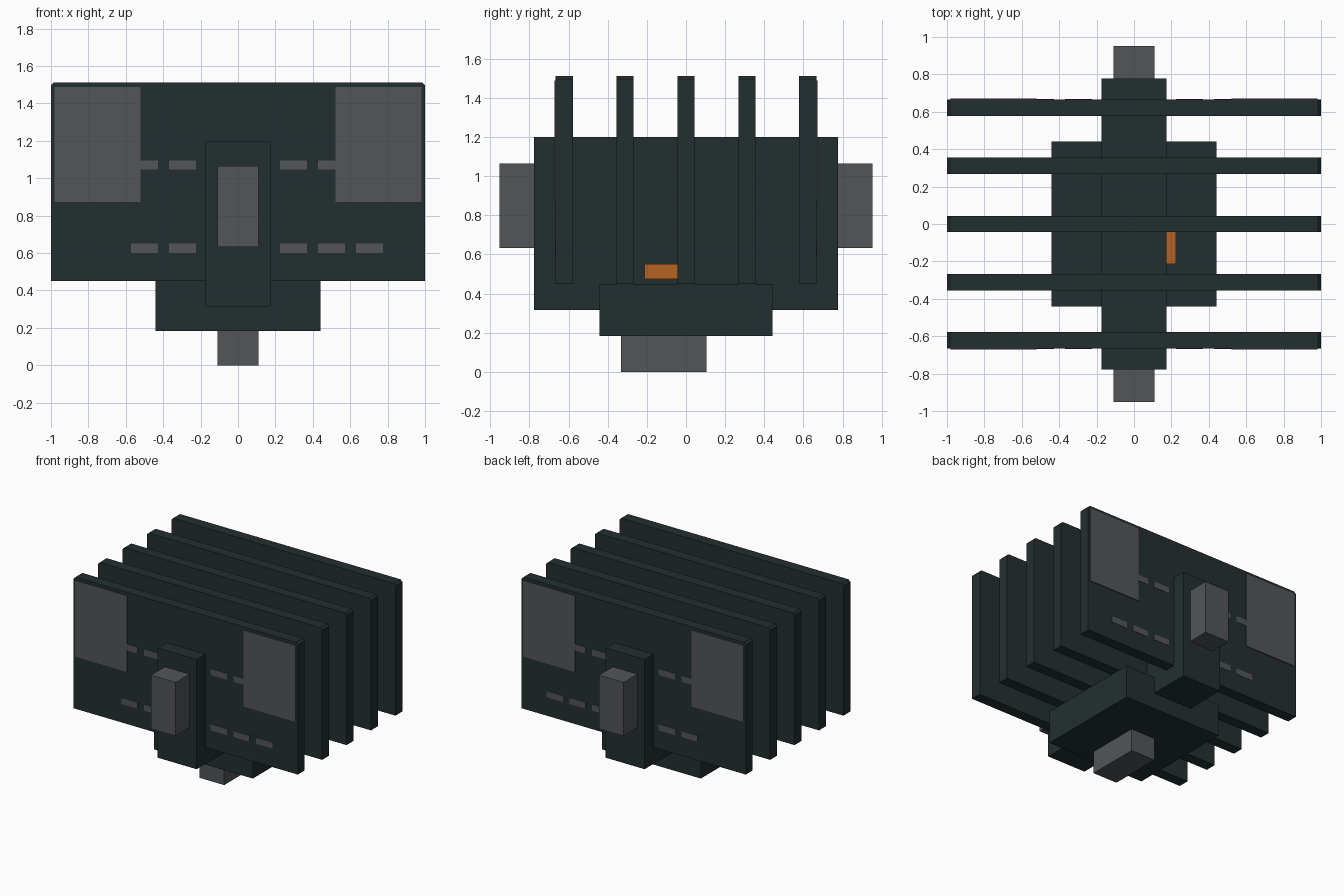
import bpy
import bmesh

if "Cube" in bpy.data.objects:
    bpy.data.objects.remove(bpy.data.objects["Cube"])


def material(name, rgb):
    m = bpy.data.materials.new(name)
    m.diffuse_color = (*rgb, 1.0)
    m.use_nodes = True
    m.node_tree.nodes["Principled BSDF"].inputs["Base Color"].default_value = m.diffuse_color
    return m


DARK = material("dark green grey", (0.017, 0.028, 0.028))
GREY = material("mid grey", (0.085, 0.090, 0.095))
ORANGE = material("orange", (0.46, 0.125, 0.017))


def prism(name, profile, y0, y1, mat):
    """Extrude an x-z outline along y."""
    bm = bmesh.new()
    face = bm.faces.new([bm.verts.new((x, y0, z)) for x, z in profile])
    ext = bmesh.ops.extrude_face_region(bm, geom=[face])
    verts = [v for v in ext["geom"] if isinstance(v, bmesh.types.BMVert)]
    bmesh.ops.translate(bm, verts=verts, vec=(0, y1 - y0, 0))
    bmesh.ops.recalc_face_normals(bm, faces=bm.faces[:])
    mesh = bpy.data.meshes.new(name)
    bm.to_mesh(mesh)
    bm.free()
    mesh.materials.append(mat)
    ob = bpy.data.objects.new(name, mesh)
    bpy.context.collection.objects.link(ob)
    return ob


def box(name, x, y, z, mat):
    prism(name, [(x[0], z[0]), (x[1], z[0]), (x[1], z[1]), (x[0], z[1])],
          min(y), max(y), mat)


# Five fins with clipped top corners
HALF, CHAMFER, Z0, Z1 = 0.044, 0.016, 0.45, 1.512
fin_profile = [(-1, Z0), (1, Z0), (1, Z1 - CHAMFER), (1 - CHAMFER, Z1),
               (-1 + CHAMFER, Z1), (-1, Z1 - CHAMFER)]
for i in range(5):
    y = (i - 2) * 0.311
    prism(f"fin_{i + 1}", fin_profile, y - HALF, y + HALF, DARK)

# Central spine, lower block and bottom connector
box("spine", (-0.175, 0.175), (-0.777, 0.777), (0.315, 1.2), DARK)
box("lower_block", (-0.442, 0.442), (-0.442, 0.442), (0.183, 0.45), DARK)
box("bottom_connector", (-0.11, 0.11), (-0.333, 0.104), (0, 0.183), GREY)

# Small orange light on the right of the spine
box("indicator_light", (0.175, 0.225), (-0.213, -0.044), (0.475, 0.55), ORANGE)

# Details on both outer faces
OUTER = 0.622 + HALF
for side, s in (("front", -1), ("back", 1)):
    box(f"{side}_connector", (-0.11, 0.11), (s * 0.777, s * 0.953),
        (0.632, 1.065), GREY)
    for hand, x0 in (("left", -0.982), ("right", 0.52)):
        box(f"{side}_{hand}_panel", (x0, x0 + 0.462),
            (s * OUTER, s * (OUTER + 0.006)), (0.873, 1.488), GREY)
    # Rows of slots, partly covered by the panels in the upper row
    for row, z in (("upper", 1.046), ("lower", 0.6)):
        for k, x in enumerate((-0.573, -0.37, 0.224, 0.427, 0.63)):
            box(f"{side}_{row}_slot_{k + 1}", (x, x + 0.145),
                (s * OUTER, s * (OUTER + 0.003)), (z, z + 0.05), GREY)
